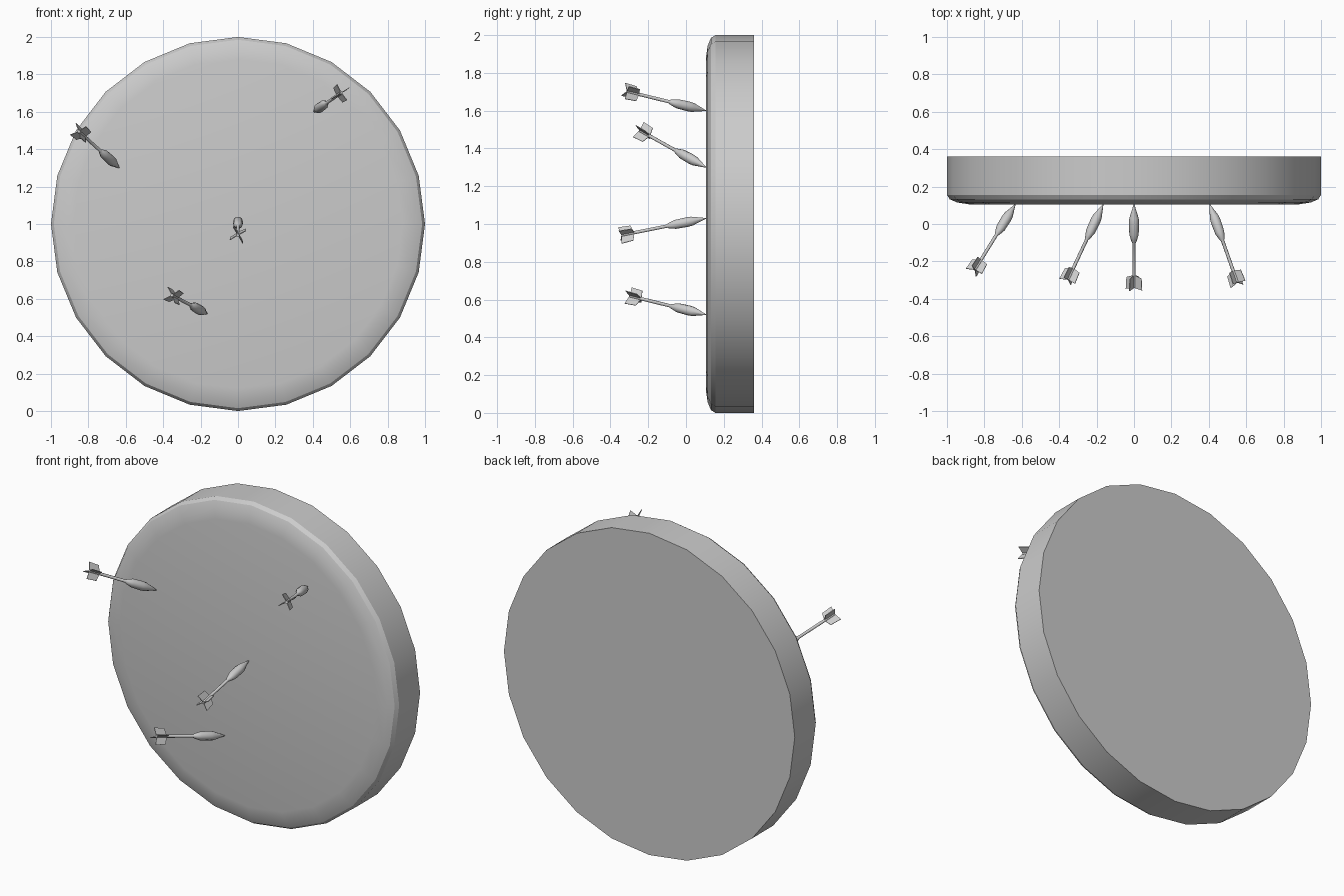
import bpy, bmesh, math
from mathutils import Vector, Matrix

if "Cube" in bpy.data.objects:
    bpy.data.objects.remove(bpy.data.objects["Cube"])

grey = bpy.data.materials.new("plain grey")
grey.use_nodes = True
grey.diffuse_color = (0.6, 0.6, 0.6, 1)
grey.node_tree.nodes["Principled BSDF"].inputs["Base Color"].default_value = (0.6, 0.6, 0.6, 1)


def finish(name, bm, matrix, angle):
    bmesh.ops.recalc_face_normals(bm, faces=bm.faces)
    mesh = bpy.data.meshes.new(name)
    bm.to_mesh(mesh)
    bm.free()
    mesh.materials.append(grey)
    obj = bpy.data.objects.new(name, mesh)
    obj.matrix_world = matrix
    bpy.context.collection.objects.link(obj)
    bpy.ops.object.select_all(action='DESELECT')
    obj.select_set(True)
    bpy.context.view_layer.objects.active = obj
    bpy.ops.object.shade_smooth_by_angle(angle=math.radians(angle))


def lathe(bm, profile, sides):
    """Revolve (radius, height) points round local z and cap both ends."""
    rings = []
    for r, h in profile:
        rings.append([bm.verts.new((r * math.cos(a), r * math.sin(a), h))
                      for a in (math.tau * k / sides for k in range(sides))])
    for low, high in zip(rings, rings[1:]):
        for k in range(sides):
            n = (k + 1) % sides
            bm.faces.new((low[k], low[n], high[n], high[k]))
    bm.faces.new(rings[0])
    bm.faces.new(rings[-1])


# Round board, rounded on the front rim only
bm = bmesh.new()
lathe(bm, [(1, -0.36), (1, -0.155), (0.985, -0.132), (0.945, -0.115), (0.88, -0.105)], 24)
finish("board", bm, Matrix.Translation((0, 0, 1)) @ Matrix.Rotation(math.pi / 2, 4, 'X'), 32)

# Darts: local z runs from the tip to the tail
body = [(0.002, 0), (0.025, 0.075), (0.027, 0.10), (0.025, 0.165),
        (0.013, 0.205), (0.009, 0.21), (0.009, 0.455)]
fin = [(0, 0.385), (0.046, 0.4), (0.05, 0.465), (0, 0.455)]
darts = {
    "upper_right": ((-0.635, 0.105, 1.30), (-0.21, -0.34, 0.19)),
    "upper_left": ((0.405, 0.105, 1.60), (0.145, -0.41, 0.10)),
    "centre": ((0, 0.105, 1.03), (0, -0.425, -0.085)),
    "lower_right": ((-0.165, 0.105, 0.52), (-0.18, -0.385, 0.095)),
}
for place, (tip, direction) in darts.items():
    turn = Vector(direction).to_track_quat('Z', 'Y').to_matrix().to_4x4()
    matrix = Matrix.Translation(tip) @ turn
    bm = bmesh.new()
    lathe(bm, body, 10)
    finish(f"{place}_dart_body", bm, matrix, 40)

    # Four thin tail fins
    bm = bmesh.new()
    for k in range(4):
        spin = Matrix.Rotation(math.radians(30) + k * math.pi / 2, 4, 'Z')
        sides = [[bm.verts.new(spin @ Vector((r, t, h))) for r, h in fin]
                 for t in (-0.002, 0.002)]
        bm.faces.new(sides[0])
        bm.faces.new(sides[1])
        for i in range(4):
            j = (i + 1) % 4
            bm.faces.new((sides[0][i], sides[0][j], sides[1][j], sides[1][i]))
    finish(f"{place}_dart_fins", bm, matrix, 30)
